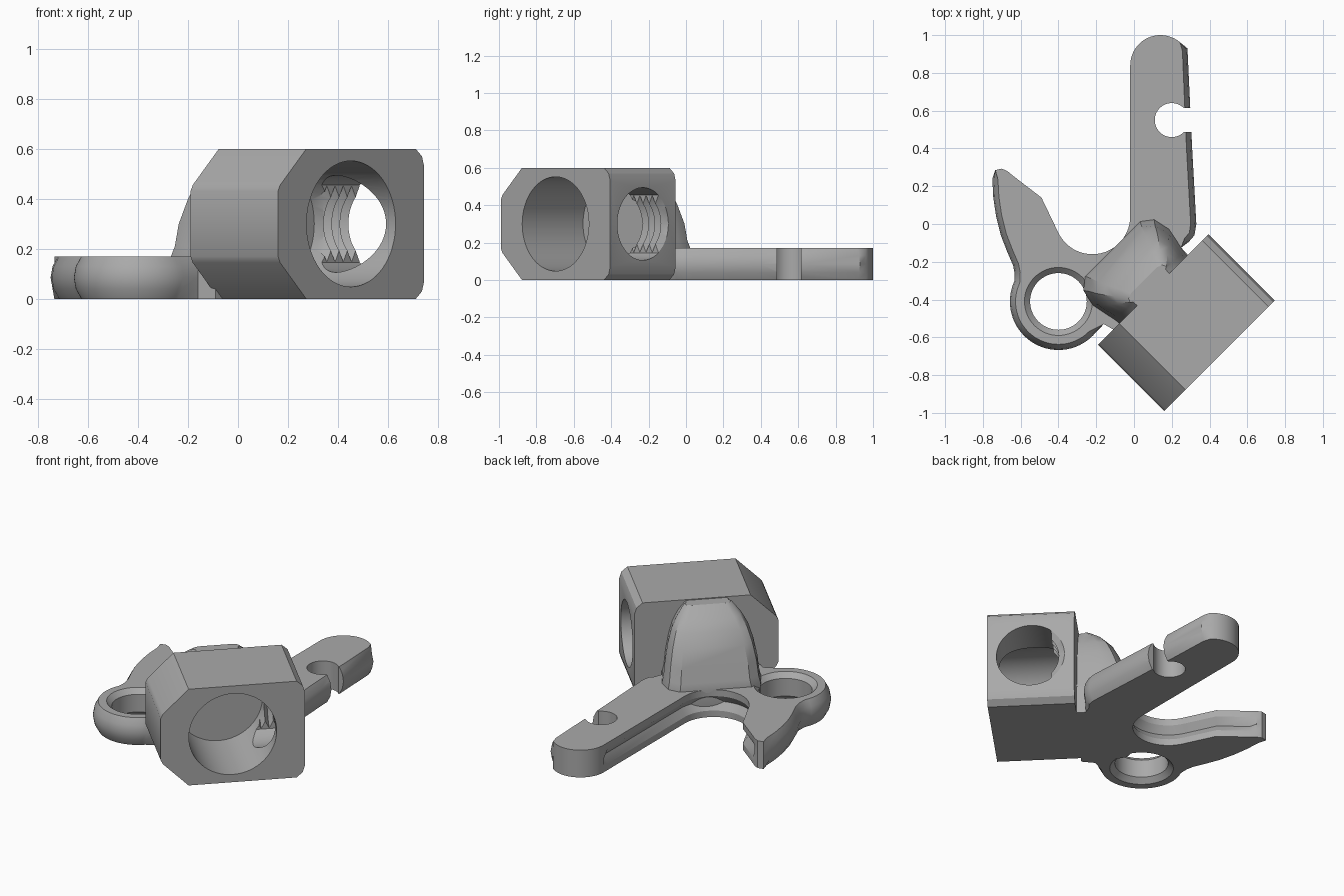
import bpy, bmesh
from math import sin, cos, radians, pi
from mathutils import Matrix, Vector

if "Cube" in bpy.data.objects:
    bpy.data.objects.remove(bpy.data.objects["Cube"])

grey = bpy.data.materials.new("plain grey")
grey.use_nodes = True
grey.diffuse_color = (0.4, 0.4, 0.4, 1)
grey.node_tree.nodes["Principled BSDF"].inputs["Base Color"].default_value = (0.4, 0.4, 0.4, 1)

# Block frame: P runs along its length, Q towards the plate, Z up
P = Vector((1, 1, 0)).normalized()
Q = Vector((-1, 1, 0)).normalized()
Z = Vector((0, 0, 1))
CORNER = Vector((0.16, -0.99, 0))
LENGTH, DEPTH, HEIGHT, PLATE = 0.827, 0.495, 0.6, 0.17


def frame(x, y, z, p=0, q=0, h=0):
    m = Matrix((x, y, z)).transposed().to_4x4()
    m.translation = CORNER + P * p + Q * q + Z * h
    return m


def loft(name, rings, matrix=Matrix()):
    """Skin a stack of equal-sized rings and cap both ends."""
    bm = bmesh.new()
    rows = [[bm.verts.new(matrix @ Vector(c)) for c in ring] for ring in rings]
    n = len(rows[0])
    for low, high in zip(rows, rows[1:]):
        for i in range(n):
            j = (i + 1) % n
            bm.faces.new((low[i], low[j], high[j], high[i]))
    bm.faces.new(rows[0][::-1])
    bm.faces.new(rows[-1])
    bmesh.ops.recalc_face_normals(bm, faces=bm.faces)
    mesh = bpy.data.meshes.new(name)
    bm.to_mesh(mesh)
    bm.free()
    mesh.materials.append(grey)
    obj = bpy.data.objects.new(name, mesh)
    bpy.context.collection.objects.link(obj)
    return obj


def prism(name, outline, z0, z1, matrix=Matrix()):
    return loft(name, [[(x, y, z) for x, y in outline] for z in (z0, z1)], matrix)


def arc(cx, cy, r, a0, a1, steps):
    angles = [radians(a0 + (a1 - a0) * i / steps) for i in range(steps + 1)]
    return [(cx + r * cos(a), cy + r * sin(a)) for a in angles]


def lathe(name, profile, matrix=Matrix(), n=64):
    return loft(name, [[(r * cos(2 * pi * i / n), r * sin(2 * pi * i / n), t)
                        for i in range(n)] for t, r in profile], matrix)


def cut(obj, cutter):
    mod = obj.modifiers.new("cut", "BOOLEAN")
    mod.operation, mod.solver, mod.object = "DIFFERENCE", "EXACT", cutter
    bpy.context.view_layer.objects.active = obj
    bpy.ops.object.modifier_apply(modifier=mod.name)
    bpy.data.objects.remove(cutter)


# Chamfered block
top = HEIGHT
section = [(0, 0.17), (0.012, 0.145), (0.16, 0), (0.78, 0), (0.815, 0.03), (LENGTH, 0.07)]
section += [(p, top - z) for p, z in reversed(section)]
block = loft("block", [[(p, q, z) for p, z in section] for q in (0, DEPTH)], frame(P, Q, Z))

# Blind main bore
bore = frame(Z, P, Q, LENGTH / 2, 0, top / 2)
cut(block, lathe("bore_cutter", [(-0.1, 0.252), (0.46, 0.252)], bore))

# Side hole, threaded on its far side only
side = frame(Q, Z, P, 0, DEPTH / 2, top / 2)
MAJOR, MINOR, TEETH, START = 0.192, 0.158, 5, 0.594
pitch = (LENGTH - START) / TEETH
thread = [(0.45, MAJOR), (START, MAJOR)]
for i in range(TEETH):
    thread += [(START + (i + 0.5) * pitch, MINOR), (START + (i + 1) * pitch, MAJOR)]
thread.append((0.95, MAJOR))
cut(block, lathe("thread_cutter", thread, side))
cut(block, prism("relief_cutter", arc(0, 0, MAJOR + 0.002, 53, 307, 48), 0.44, 0.96, side))

# Domed neck between block and plate: (height, reach, half width)
rings = []
for z, reach, w in ((0, 0.28, 0.285), (PLATE, 0.305, 0.285), (0.21, 0.29, 0.275),
                    (0.3, 0.275, 0.265), (0.4, 0.235, 0.245), (0.48, 0.195, 0.22),
                    (0.54, 0.145, 0.185), (0.595, 0.07, 0.135)):
    half = [(-0.02, w * 0.88), (0.03, w * 0.9), (reach * 0.55, w),
            (reach * 0.85, w * 0.93), (reach, w * 0.72)]
    rings.append([(p, s, z) for s, p in half] + [(-p, s, z) for s, p in reversed(half)])
neck = loft("neck", rings, frame(P, Q, Z, LENGTH / 2, DEPTH))

# Flat plate: leg, inner curve, hooked arm and ring in one outline, each with an edge style
LEVELS = (0, 0.04, 0.085, 0.13, PLATE)
EDGE = {"plain": (0, 0, 0, 0, 0),
        "groove": (0, 0, -0.03, 0, 0),
        "round": (-0.03, -0.008, 0, -0.008, -0.03)}
RING = (-0.4, -0.41)
parts = [
    ("plain", arc(0.14, 0.84, 0.16, 50, 180, 20)),
    ("groove", [(-0.02, 0.8)] + arc(-0.22, 0.04, 0.2, 0, -155, 26) + [(-0.49, 0.14), (-0.64, 0.255)]),
    ("plain", [(-0.67, 0.28), (-0.70, 0.293), (-0.735, 0.285)]),
    ("round", [(-0.75, 0.24), (-0.745, 0.14), (-0.73, 0.04), (-0.705, -0.06),
               (-0.67, -0.15), (-0.64, -0.22), (-0.632, -0.26)]
     + arc(*RING, 0.257, 155, 315, 32)),
    ("plain", [(-0.16, -0.53), (-0.09, -0.57), (0.3, -0.18), (0.25, -0.125)]),
    ("round", [(0.29, -0.095), (0.32, -0.06), (0.33, 0), (0.308, 0.4), (0.283, 0.93)]),
]
points = [(Vector(c), EDGE[style]) for style, coords in parts for c in coords]
normals = []
for i, (c, _) in enumerate(points):
    before = (c - points[i - 1][0]).normalized()
    after = (points[(i + 1) % len(points)][0] - c).normalized()
    t = (before + after).normalized()
    normals.append(Vector((t.y, -t.x)))
plate = loft("plate", [[(*(c + n * edge[k]), z) for (c, edge), n in zip(points, normals)]
                       for k, z in enumerate(LEVELS)])

# Ring hole with chamfered rims
hole = [(-0.05, 0.18), (0, 0.18), (0.03, 0.15), (0.14, 0.15), (PLATE, 0.18), (0.25, 0.18)]
cut(plate, lathe("ring_cutter", hole, Matrix.Translation((*RING, 0))))

# Keyhole notch in the leg
cut(plate, prism("notch_cutter", arc(0.2, 0.55, 0.09, 45, 315, 36) + [(0.4, 0.486), (0.4, 0.614)],
                 -0.1, 0.3))

# Smooth curves, sharp edges
for obj in (block, neck, plate):
    bpy.ops.object.select_all(action="DESELECT")
    obj.select_set(True)
    bpy.context.view_layer.objects.active = obj
    bpy.ops.object.shade_smooth_by_angle(angle=radians(32))
